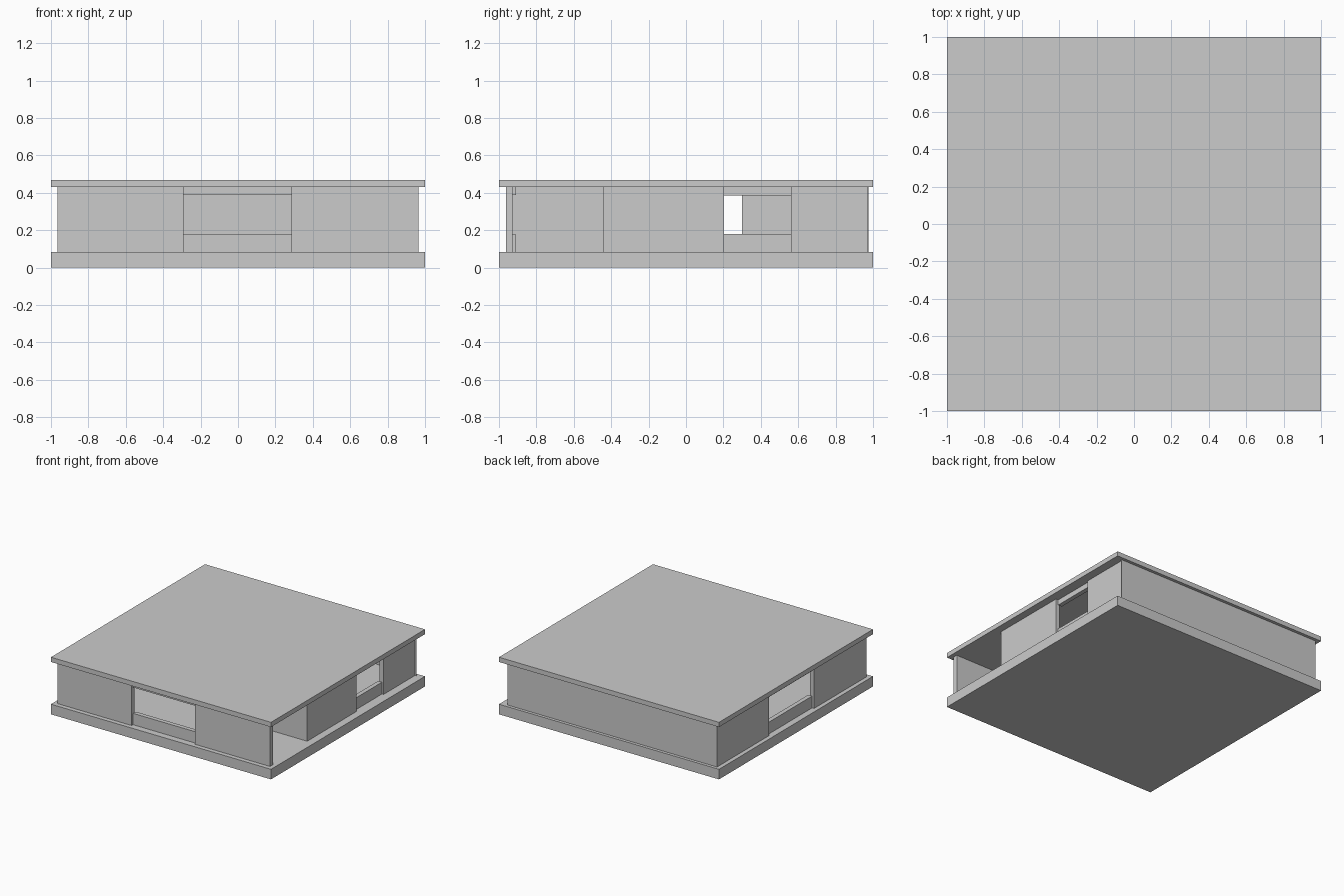
import bpy
import bmesh

if "Cube" in bpy.data.objects:
    bpy.data.objects.remove(bpy.data.objects["Cube"])

FLOOR, CEIL = 0.083, 0.43   # wall bottom and top
T = 0.036                   # wall thickness


def box(name, x, y, z):
    """Axis-aligned box given (min, max) on each axis."""
    bm = bmesh.new()
    bmesh.ops.create_cube(bm, size=1)
    for v in bm.verts:
        for i, (lo, hi) in enumerate((x, y, z)):
            v.co[i] = (lo + hi) / 2 + v.co[i] * (hi - lo)
    mesh = bpy.data.meshes.new(name)
    bm.to_mesh(mesh)
    bm.free()
    obj = bpy.data.objects.new(name, mesh)
    bpy.context.collection.objects.link(obj)
    return obj


def wall(name, along, span, depth, z=(FLOOR, CEIL)):
    """Wall piece running along x or y."""
    if along == 'x':
        box(name, span, depth, z)
    else:
        box(name, depth, span, z)


def window_infill(name, along, span, depth, sill, head):
    """Sill panel and lintel, with the opening between them."""
    wall(name + "_sill", along, span, depth, (FLOOR, sill))
    wall(name + "_lintel", along, span, depth, (head, CEIL))


# Floor and roof slabs
box("floor_slab", (-1, 1), (-1, 1), (0, FLOOR))
box("roof_slab", (-1, 1), (-1, 1), (CEIL, 0.469))

# Front wall with central window
front = (-0.963, -0.963 + T)
wall("front_wall_left", 'x', (-0.965, -0.292), front)
wall("front_wall_right", 'x', (0.285, 0.965), front)
window_infill("front_window", 'x', (-0.292, 0.285), (-0.945, -0.909), 0.176, 0.389)

# Left wall with central window
left = (-0.965, -0.965 + T)
wall("left_wall_front", 'y', (-0.963 + T, -0.285), left)
wall("left_wall_back", 'y', (0.3, 0.97), left)
window_infill("left_window", 'y', (-0.285, 0.3), (-0.947, -0.911), 0.18, 0.386)

# Right wall: open doorway at the front, window further back
wall("right_wall_middle", 'y', (-0.44, 0.203), (0.937 - T, 0.937))
wall("right_wall_back", 'y', (0.562, 0.97), (0.93 - T, 0.93))
window_infill("right_window", 'y', (0.203, 0.562), (0.88, 0.916), 0.18, 0.386)

# Thin back wall
wall("back_wall", 'x', (-0.965, 0.942), (0.969, 0.975))

# Inner partition behind the doorway
wall("inner_partition", 'x', (0.285, 0.937 - T), (-0.44, -0.44 + T))
